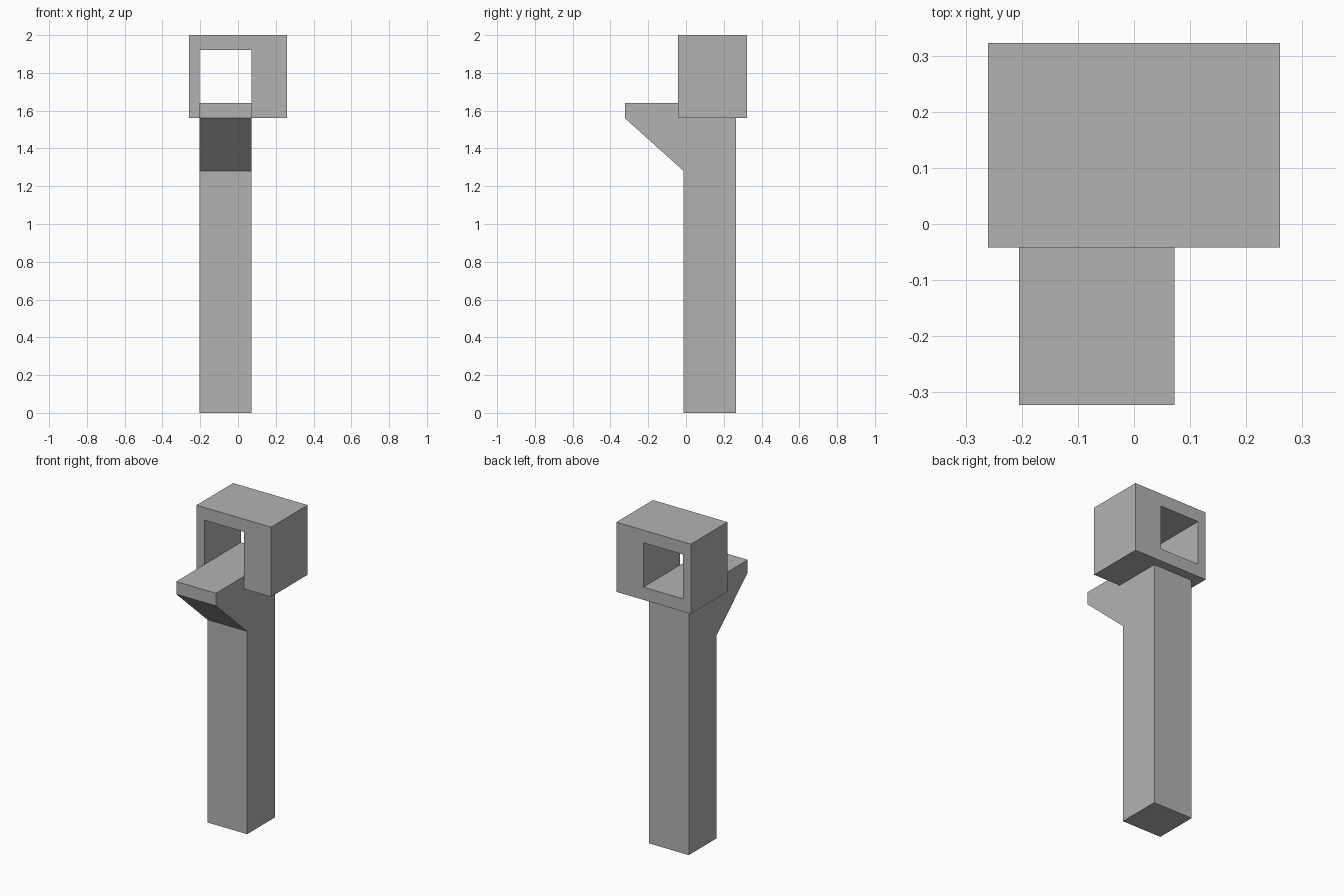
import bpy
import bmesh

cube = bpy.data.objects.get("Cube")
if cube:
    bpy.data.objects.remove(cube, do_unlink=True)

GREY = (0.45, 0.45, 0.45, 1.0)
mat = bpy.data.materials.new("plain grey")
mat.use_nodes = True
mat.diffuse_color = GREY
mat.node_tree.nodes["Principled BSDF"].inputs["Base Color"].default_value = GREY

# Shared limits of the post and the opening
LEFT, RIGHT = -0.205, 0.072
HEAD_FRONT, HEAD_BACK = -0.042, 0.323
HEAD_BASE, SHELF_TOP = 1.56, 1.64


def finish(name, bm):
    bmesh.ops.recalc_face_normals(bm, faces=bm.faces)
    mesh = bpy.data.meshes.new(name)
    bm.to_mesh(mesh)
    bm.free()
    mesh.materials.append(mat)
    obj = bpy.data.objects.new(name, mesh)
    bpy.context.collection.objects.link(obj)
    return obj


# Post with its sloped bracket and shelf: one side profile, extruded across x
profile = [(0.265, 0), (-0.012, 0), (-0.012, 1.28), (-0.323, HEAD_BASE),
           (-0.323, SHELF_TOP), (HEAD_FRONT, SHELF_TOP),
           (HEAD_FRONT + 0.01, HEAD_BASE + 0.02), (0.265, HEAD_BASE + 0.02)]
bm = bmesh.new()
face = bm.faces.new([bm.verts.new((LEFT, y, z)) for y, z in profile])
extruded = bmesh.ops.extrude_face_region(bm, geom=[face], use_keep_orig=True)
verts = [v for v in extruded["geom"] if isinstance(v, bmesh.types.BMVert)]
bmesh.ops.translate(bm, verts=verts, vec=(RIGHT - LEFT, 0, 0))
finish("post_and_shelf", bm)


# Hollow head: outer and inner rectangles at both ends, joined by quads
def rectangle(bm, x0, x1, z0, z1, y):
    return [bm.verts.new((x, y, z))
            for x, z in ((x0, z0), (x1, z0), (x1, z1), (x0, z1))]


bm = bmesh.new()
outer, inner = [], []
for y in (HEAD_FRONT, HEAD_BACK):
    outer.append(rectangle(bm, -0.26, 0.26, HEAD_BASE, 2, y))
    inner.append(rectangle(bm, LEFT, RIGHT, SHELF_TOP, 1.92, y))
loops = [outer[0], outer[1], inner[1], inner[0]]
for a, b in zip(loops, loops[1:] + loops[:1]):
    for i in range(4):
        j = (i + 1) % 4
        bm.faces.new((a[i], a[j], b[j], b[i]))
finish("hollow_head", bm)
